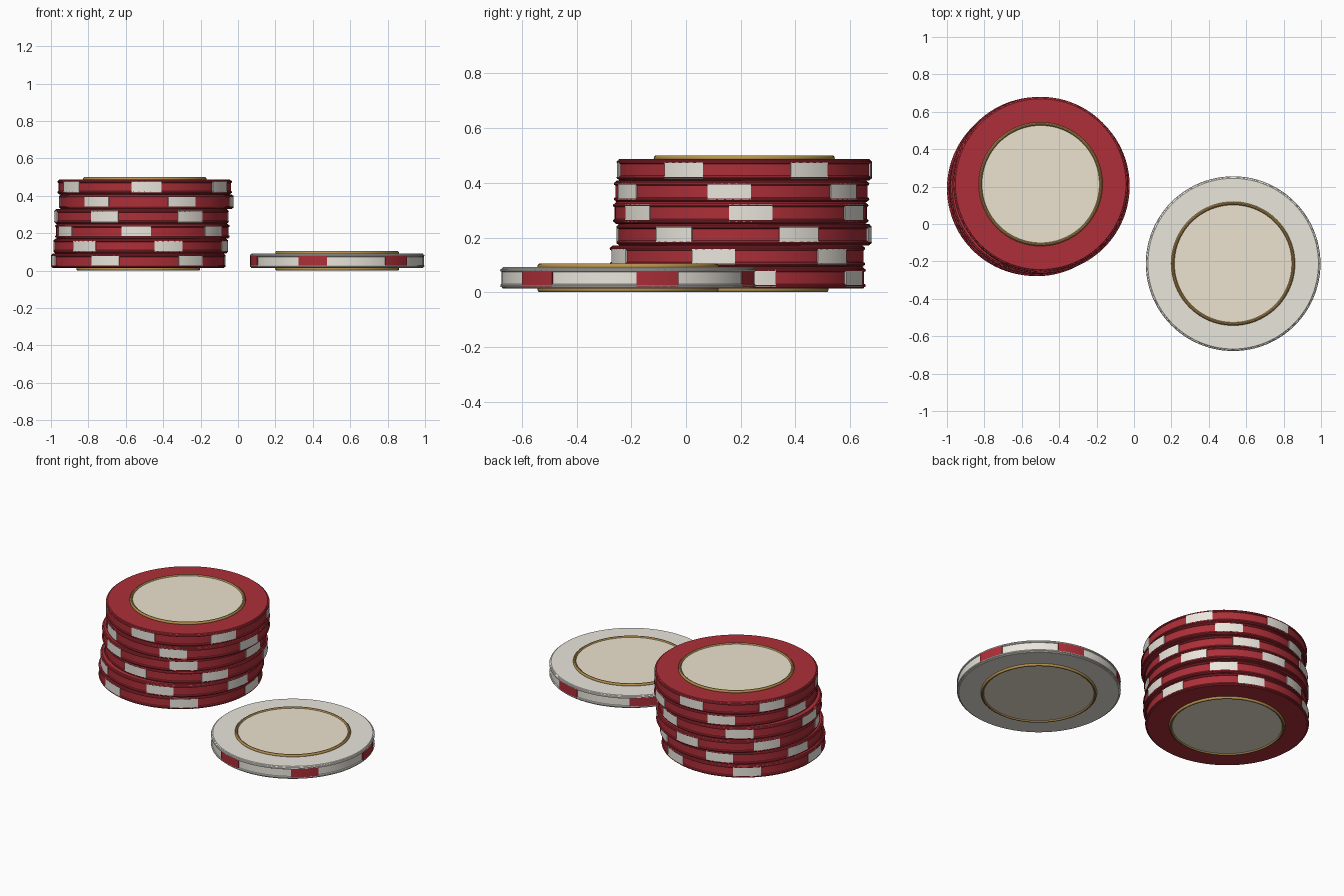
import bpy, bmesh
from math import radians, pi, sin, cos

if "Cube" in bpy.data.objects:
    bpy.data.objects.remove(bpy.data.objects["Cube"])

R = 0.467      # chip radius
H = 0.079      # body thickness, also stacking pitch
Z0 = 0.0525    # height of the lowest chip's middle
SEG = 96


def material(name, rgb):
    m = bpy.data.materials.new(name)
    m.diffuse_color = (*rgb, 1)
    m.use_nodes = True
    m.node_tree.nodes["Principled BSDF"].inputs["Base Color"].default_value = m.diffuse_color
    return m


RED = material("red clay", (0.42, 0.028, 0.04))
WHITE = material("white clay", (0.82, 0.79, 0.72))
CREAM = material("cream label", (0.84, 0.77, 0.63))
GOLD = material("gold", (0.48, 0.29, 0.08))


def finish(bm, name, mat, loc):
    bmesh.ops.recalc_face_normals(bm, faces=bm.faces)
    mesh = bpy.data.meshes.new(name)
    bm.to_mesh(mesh)
    bm.free()
    mesh.materials.append(mat)
    ob = bpy.data.objects.new(name, mesh)
    ob.location = loc
    bpy.context.collection.objects.link(ob)
    bpy.ops.object.select_all(action='DESELECT')
    ob.select_set(True)
    bpy.context.view_layer.objects.active = ob
    bpy.ops.object.shade_smooth_by_angle(angle=radians(35))
    return ob


def lathe(name, profile, mat, loc, closed=False):
    """Spin an (r, z) profile round z."""
    bm = bmesh.new()
    vs = [bm.verts.new((r, 0, z)) for r, z in profile]
    es = [bm.edges.new(p) for p in zip(vs, vs[1:])]
    if closed:
        es.append(bm.edges.new((vs[-1], vs[0])))
    bmesh.ops.spin(bm, geom=vs + es, cent=(0, 0, 0), axis=(0, 0, 1),
                   angle=2 * pi, steps=SEG, use_duplicate=False)
    bmesh.ops.remove_doubles(bm, verts=bm.verts, dist=1e-5)
    return finish(bm, name, mat, loc)


def edge_spots(name, mat, loc, turn):
    """Six curved inlays set into the rim."""
    bm = bmesh.new()
    section = [(0.44, -0.031), (R - 0.001, -0.031), (R - 0.001, 0.031), (0.44, 0.031)]
    n = 6
    for k in range(6):
        rows = []
        for i in range(n + 1):
            a = radians(turn + 60 * k - 9.8 + 19.6 * i / n)
            rows.append([bm.verts.new((r * cos(a), r * sin(a), z)) for r, z in section])
        for p, q in zip(rows, rows[1:]):
            for j in range(4):
                bm.faces.new((p[j], p[(j + 1) % 4], q[(j + 1) % 4], q[j]))
        bm.faces.new(rows[0])
        bm.faces.new(rows[-1])
    return finish(bm, name, mat, loc)


def chip(tag, x, y, z, turn, body_mat, spot_mat):
    loc = (x, y, z)
    h = H / 2
    # body with a raised bead near each face and a plain band between
    half = [(0, h), (0.456, h), (0.460, h - 0.003), (0.4605, h - 0.005),
            (0.465, h - 0.007), (R, h - 0.0115), (0.465, h - 0.016), (0.461, h - 0.018)]
    lathe(tag + "_body", half + [(r, -zz) for r, zz in reversed(half)], body_mat, loc)
    edge_spots(tag + "_edge_spots", spot_mat, loc, turn)
    for side, s in (("top", 1), ("bottom", -1)):
        # label disc and its gold ring
        lathe(f"{tag}_{side}_label",
              [(0, s * (h - 0.005)), (0.322, s * (h - 0.005)),
               (0.322, s * (h + 0.006)), (0, s * (h + 0.006))], CREAM, loc)
        ring = [(0.322 + 0.009 * cos(i * pi / 5), s * (h + 0.003) + 0.010 * sin(i * pi / 5))
                for i in range(10)]
        lathe(f"{tag}_{side}_ring", ring, GOLD, loc, closed=True)


# red stack, bottom to top: x, y, turn in degrees
stack = [(-0.533, 0.190, 7.5), (-0.520, 0.188, 49), (-0.511, 0.212, 26),
         (-0.516, 0.200, 4.6), (-0.490, 0.203, 54.4), (-0.499, 0.213, 31.2)]
for i, (x, y, turn) in enumerate(stack):
    chip(f"stack_chip_{i + 1}", x, y, Z0 + i * H, turn, RED, WHITE)

# loose white chip
chip("loose_chip", 0.530, -0.212, Z0, 13.6, WHITE, RED)
